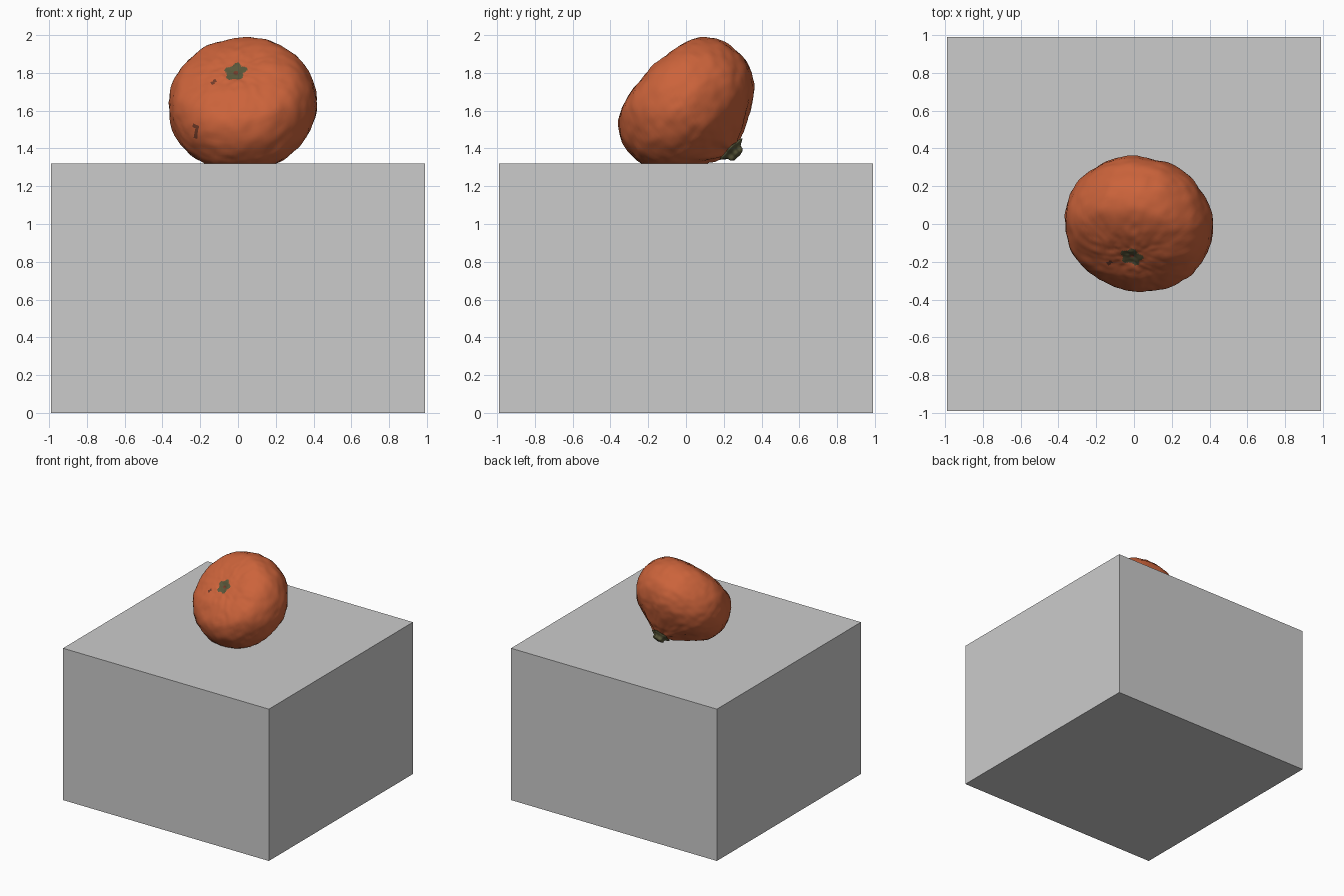
import bpy, bmesh, math
from mathutils import Vector, noise

if "Cube" in bpy.data.objects:
    bpy.data.objects.remove(bpy.data.objects["Cube"])


def material(name, rgb):
    m = bpy.data.materials.new(name)
    m.diffuse_color = (*rgb, 1)
    m.use_nodes = True
    m.node_tree.nodes["Principled BSDF"].inputs["Base Color"].default_value = m.diffuse_color
    return m


ORANGE = material("orange peel", (0.60, 0.125, 0.043))
OLIVE = material("olive stem", (0.10, 0.095, 0.042))
BROWN = material("dark brown blemish", (0.17, 0.045, 0.022))
GREY = material("grey block", (0.60, 0.60, 0.60))

CENTRE = Vector((0.025, 0.002, 1.63))
AXIS = Vector((-0.15, -0.70, 0.70)).normalized()   # stem -> blossom end
ROT = AXIS.to_track_quat('Z', 'Y').to_matrix().to_4x4()


def finish(bm, name, mats, smooth=True):
    bmesh.ops.recalc_face_normals(bm, faces=bm.faces)
    me = bpy.data.meshes.new(name)
    bm.to_mesh(me)
    bm.free()
    for m in mats:
        me.materials.append(m)
    ob = bpy.data.objects.new(name, me)
    bpy.context.collection.objects.link(ob)
    for p in me.polygons:
        p.use_smooth = smooth
    return ob


def smooth_profile(pts, steps):
    """Catmull-Rom curve through (radius, height) points."""
    v = [Vector(p) for p in pts]
    v = [2 * v[0] - v[1]] + v + [2 * v[-1] - v[-2]]
    out = []
    for a, b, c, d in zip(v, v[1:], v[2:], v[3:]):
        for k in range(steps):
            t = k / steps
            out.append(0.5 * (2 * b + (c - a) * t + (2 * a - 5 * b + 4 * c - d) * t * t
                              + (3 * b - a - 3 * c + d) * t ** 3))
    return out + [v[-2]]


def lathe(profile, segs, warp):
    """Closed revolved surface, tilted to the fruit axis; warp edits each local point."""
    bm = bmesh.new()
    place = lambda p: bm.verts.new(CENTRE + ROT @ warp(p))
    first = place(Vector((0, 0, profile[0][1])))
    last = place(Vector((0, 0, profile[-1][1])))
    rings = []
    for r, h in profile[1:-1]:
        rings.append([place(Vector((r * math.cos(2 * math.pi * i / segs),
                                    r * math.sin(2 * math.pi * i / segs), h)))
                      for i in range(segs)])
    for i in range(segs):
        j = (i + 1) % segs
        bm.faces.new((first, rings[0][i], rings[0][j]))
        bm.faces.new((last, rings[-1][j], rings[-1][i]))
        for lo, hi in zip(rings, rings[1:]):
            bm.faces.new((lo[i], hi[i], hi[j], lo[j]))
    return bm


# Block
bm = bmesh.new()
bmesh.ops.create_cube(bm, size=1)
for v in bm.verts:
    v.co = Vector((v.co.x * 1.98, v.co.y * 1.98, (v.co.z + 0.5) * 1.32))
finish(bm, "block", [GREY], smooth=False)

# Fruit: flattened at the blossom end, tapering to a neck at the stem
PROFILE = [(0, -0.345), (0.06, -0.335), (0.15, -0.29), (0.28, -0.215), (0.345, -0.15),
           (0.385, -0.07), (0.392, 0.0), (0.375, 0.10), (0.31, 0.195), (0.20, 0.24),
           (0.10, 0.252), (0.05, 0.250), (0.02, 0.246), (0, 0.240)]


def peel(p):
    n = p.normalized()
    bump = 0.008 * noise.noise(n * 3) + 0.005 * noise.noise(n * 9)
    # soft ribs around the neck
    rib = 0.006 * math.sin(7 * math.atan2(p.y, p.x)) * max(0, -p.z / 0.34) * min(1, p.xy.length / 0.1)
    return p + n * (bump + rib)


bm = lathe(smooth_profile(PROFILE, 6), 112, peel)
inv = ROT.inverted()
BLEMISHES = [((-0.25, 1.54), (-0.22, 1.51)), ((-0.22, 1.51), (-0.22, 1.45)),
             ((-0.14, 1.74), (-0.12, 1.76))]


def near_segment(p, a, b):
    a, b = Vector(a), Vector(b)
    t = max(0, min(1, (p - a).dot(b - a) / (b - a).length_squared))
    return (p - a - t * (b - a)).length < 0.006


for f in bm.faces:
    c = f.calc_center_median()
    q = inv @ (c - CENTRE)
    r, ang = q.xy.length, math.atan2(q.y, q.x)
    if q.z > 0.2 and r < 0.056 + 0.009 * math.sin(5 * ang):     # blossom scar
        f.material_index = 2 if r < 0.012 else 1
    elif c.y < 0 and any(near_segment(Vector((c.x, c.z)), *s) for s in BLEMISHES):
        f.material_index = 2
finish(bm, "fruit", [ORANGE, OLIVE, BROWN])

# Stem button with a lobed calyx, under the back of the fruit
STEM = [(0, -0.39), (0.03, -0.388), (0.042, -0.378), (0.045, -0.36),
        (0.068, -0.345), (0.07, -0.335), (0, -0.32)]


def lobes(p):
    s = 1 + 0.15 * math.sin(5 * math.atan2(p.y, p.x))
    return Vector((p.x * s, p.y * s, p.z))


finish(lathe(smooth_profile(STEM, 2), 30, lobes), "stem_button", [OLIVE])
